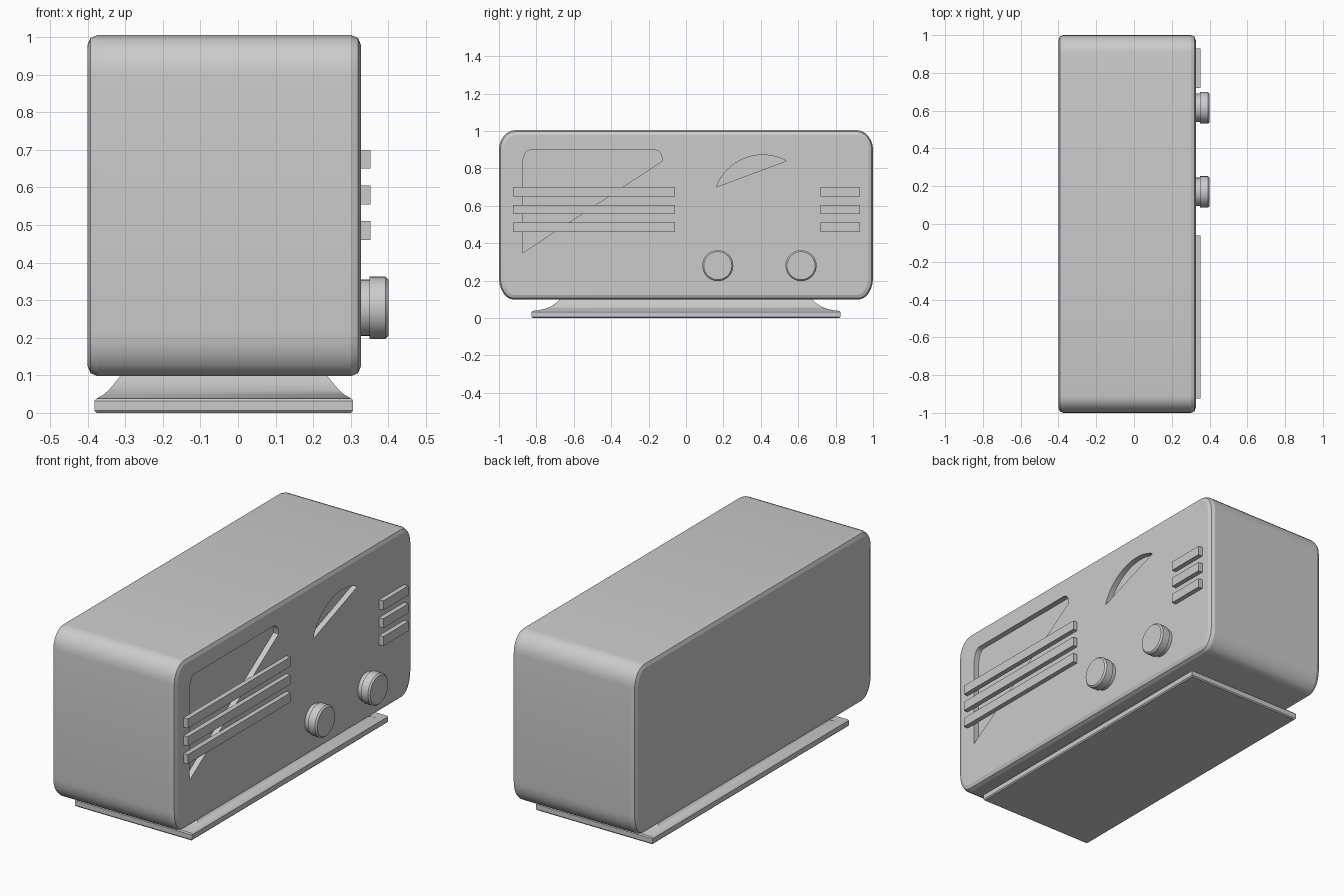
import bpy, bmesh
from math import sin, cos, pi, radians

if "Cube" in bpy.data.objects:
    bpy.data.objects.remove(bpy.data.objects["Cube"])


def finish(name, bm, angle=35):
    bmesh.ops.recalc_face_normals(bm, faces=bm.faces)
    me = bpy.data.meshes.new(name)
    bm.to_mesh(me)
    bm.free()
    ob = bpy.data.objects.new(name, me)
    bpy.context.collection.objects.link(ob)
    return smooth(ob, angle)


def smooth(ob, angle=35):
    bpy.ops.object.select_all(action='DESELECT')
    ob.select_set(True)
    bpy.context.view_layer.objects.active = ob
    bpy.ops.object.shade_smooth_by_angle(angle=radians(angle))
    return ob


def loft(name, rings):
    """Skin a stack of equal-length point rings and cap both ends."""
    bm = bmesh.new()
    rows = [[bm.verts.new(p) for p in r] for r in rings]
    n = len(rows[0])
    for a, b in zip(rows, rows[1:]):
        for i in range(n):
            j = (i + 1) % n
            bm.faces.new((a[i], a[j], b[j], b[i]))
    bm.faces.new(rows[0])
    bm.faces.new(rows[-1])
    return finish(name, bm)


def prism(name, pts, x0, x1):
    """Extrude a (y, z) outline along x."""
    return loft(name, [[(x, y, z) for y, z in pts] for x in (x0, x1)])


def corner(cy, cz, ry, rz, start, end, n=6):
    return [(cy + ry * cos(radians(start + (end - start) * i / n)),
             cz + rz * sin(radians(start + (end - start) * i / n)))
            for i in range(n + 1)]


# Cabinet: rounded outline with softened front and back rims
FACE = 0.327
outline = (corner(0.91, 0.90, 0.09, 0.105, 0, 90)
           + corner(-0.91, 0.90, 0.09, 0.105, 90, 180)
           + corner(-0.92, 0.215, 0.08, 0.117, 180, 270)
           + corner(0.92, 0.215, 0.08, 0.117, 270, 360))
cabinet = prism("cabinet", outline, -0.40, FACE)
bev = cabinet.modifiers.new("rim", 'BEVEL')
bev.width, bev.segments = 0.026, 2
bev.limit_method, bev.angle_limit = 'ANGLE', radians(50)

# Recesses in the face: speaker opening and tuning dial
speaker = ([(-0.874, 0.348), (-0.126, 0.84)]
           + corner(-0.165, 0.84, 0.039, 0.058, 15, 90, 4)
           + corner(-0.835, 0.82, 0.039, 0.078, 90, 180, 4))
dial = corner(0.41, 0.607, 0.265, 0.265, 61.4, 159.3, 16)
cutters = []
for name, pts in (("speaker_cutter", speaker), ("dial_cutter", dial)):
    c = prism(name, pts, FACE - 0.03, FACE + 0.05)
    c.hide_render = True
    cutters.append(c)
    mod = cabinet.modifiers.new(name, 'BOOLEAN')
    mod.operation, mod.solver, mod.object = 'DIFFERENCE', 'EXACT', c
deps = bpy.context.evaluated_depsgraph_get()
baked = bpy.data.meshes.new_from_object(cabinet.evaluated_get(deps))
cabinet.modifiers.clear()
cabinet.data = baked
for c in cutters:
    bpy.data.objects.remove(c)
smooth(cabinet)

# Raised trim bars on both sides of the face
for side, y0, y1 in (("speaker", -0.925, -0.06), ("side", 0.72, 0.93)):
    for i in range(3):
        z = 0.675 - 0.095 * i
        prism(f"{side}_bar_{i + 1}",
              [(y0, z - 0.025), (y1, z - 0.025), (y1, z + 0.025), (y0, z + 0.025)],
              FACE - 0.002, 0.352)

# Knobs: narrow stem, wider cap with a chamfered rim
for name, y in (("volume_knob", 0.17), ("tuning_knob", 0.615)):
    profile = [(0.32, 0.075), (0.35, 0.075), (0.35, 0.083), (0.392, 0.083),
               (0.40, 0.075)]
    loft(name, [[(x, y + r * cos(a), 0.28 + r * sin(a))
                 for a in (2 * pi * k / 32 for k in range(32))]
                for x, r in profile])

# Foot: thin slab flaring in towards the cabinet
steps = [(0.338, 0.82, 0), (0.344, 0.825, 0.006), (0.344, 0.825, 0.032),
         (0.339, 0.82, 0.038), (0.334, 0.79, 0.041), (0.320, 0.755, 0.049),
         (0.307, 0.725, 0.06), (0.290, 0.695, 0.08), (0.270, 0.67, 0.105)]
loft("foot", [[(-0.0375 + sx * hx, sy * hy, z)
               for sx, sy in ((-1, -1), (1, -1), (1, 1), (-1, 1))]
              for hx, hy, z in steps])
